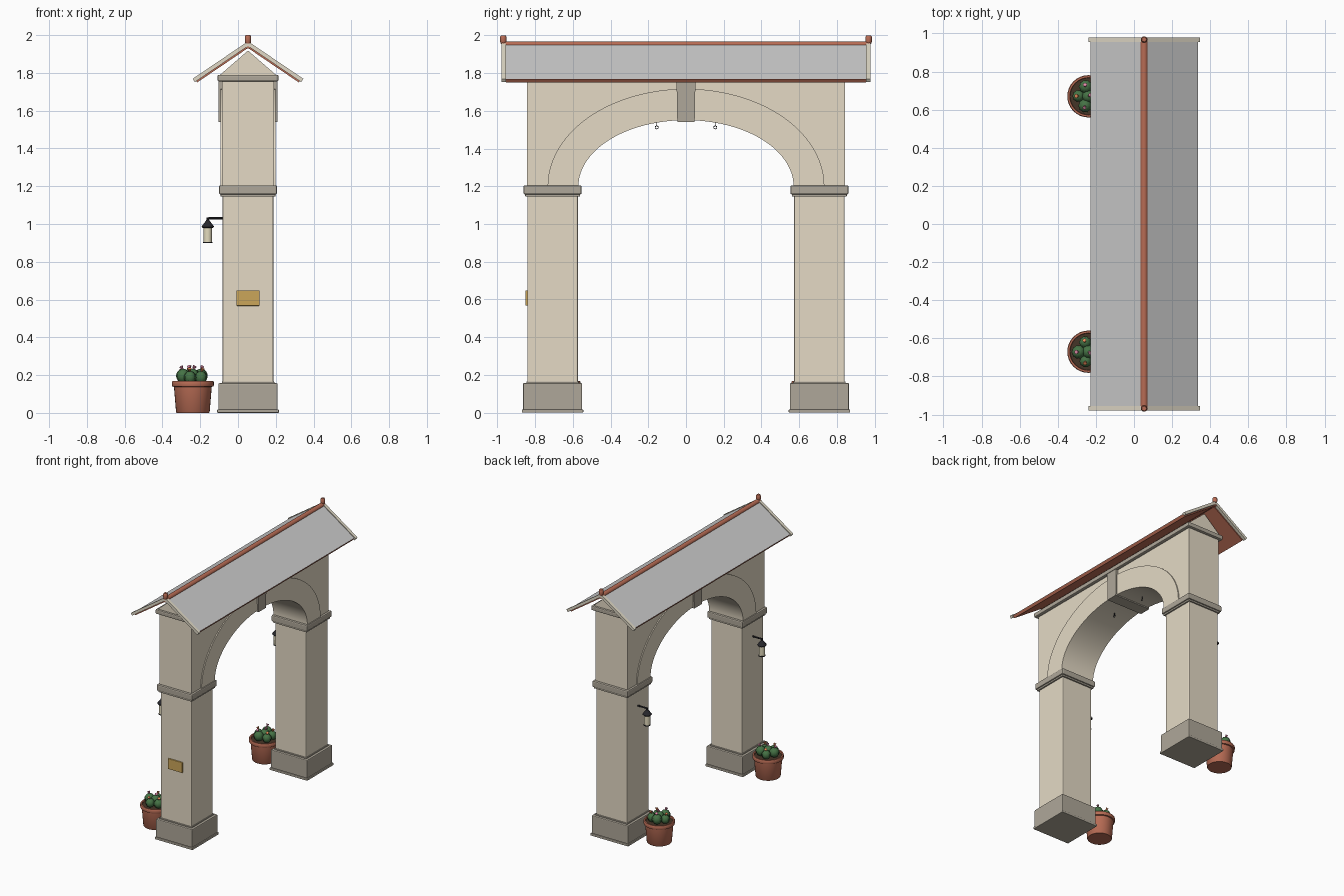
import bpy, bmesh, math
from mathutils import Vector, Matrix

if "Cube" in bpy.data.objects:
    bpy.data.objects.remove(bpy.data.objects["Cube"])

CX = 0.053          # centre line of the gateway in x
PIER_Y = 0.707


def mat(name, r, g, b):
    m = bpy.data.materials.new(name)
    m.diffuse_color = (r, g, b, 1)
    m.use_nodes = True
    m.node_tree.nodes["Principled BSDF"].inputs["Base Color"].default_value = m.diffuse_color
    return m


STONE = mat("stone", .78, .70, .56)
TRIM = mat("trim_stone", .43, .39, .32)
CLAY = mat("terracotta", .48, .15, .09)
BOARD = mat("pale_board", .75, .70, .57)
BRASS = mat("brass", .60, .38, .10)
IRON = mat("iron", .02, .02, .025)
GLASS = mat("lantern_glass", .78, .72, .52)
SOIL = mat("soil", .06, .035, .02)
GREEN = mat("cactus_green", .06, .17, .06)
PINK = mat("pink_flower", .75, .25, .40)
ORANGE = mat("orange_flower", .80, .25, .10)


def finish(name, bm, material=None, smooth=False):
    bmesh.ops.recalc_face_normals(bm, faces=bm.faces)
    me = bpy.data.meshes.new(name)
    bm.to_mesh(me)
    bm.free()
    ob = bpy.data.objects.new(name, me)
    bpy.context.collection.objects.link(ob)
    if material:
        me.materials.append(material)
    if smooth:
        bpy.ops.object.select_all(action='DESELECT')
        ob.select_set(True)
        bpy.context.view_layer.objects.active = ob
        bpy.ops.object.shade_smooth_by_angle(angle=math.radians(35))
    return ob


def box(name, x, y, z, material, bevel=0.0):
    """Box from (min, max) pairs, optionally with softened edges."""
    bm = bmesh.new()
    bmesh.ops.create_cube(bm, size=1)
    for v in bm.verts:
        v.co = [(a + b) / 2 + c * (b - a) for (a, b), c in zip((x, y, z), v.co)]
    if bevel:
        bmesh.ops.bevel(bm, geom=bm.edges[:], offset=bevel, segments=2,
                        profile=0.5, affect='EDGES')
    return finish(name, bm, material)


def block(name, cy, half_x, half_y, z0, z1, material, bevel=0.0):
    return box(name, (CX - half_x, CX + half_x), (cy - half_y, cy + half_y),
               (z0, z1), material, bevel)


def prism(name, points, direction, material, smooth=False):
    """Extrude a closed 3D outline along a direction."""
    bm = bmesh.new()
    face = bm.faces.new([bm.verts.new(p) for p in points])
    ext = bmesh.ops.extrude_face_region(bm, geom=[face])
    bmesh.ops.translate(bm, vec=direction,
                        verts=[g for g in ext['geom'] if isinstance(g, bmesh.types.BMVert)])
    return finish(name, bm, material, smooth)


def rod(name, a, b, r0, r1, material, sides=16, smooth=True):
    a, b = Vector(a), Vector(b)
    bm = bmesh.new()
    m = Matrix.Translation((a + b) / 2) @ (b - a).to_track_quat('Z', 'Y').to_matrix().to_4x4()
    bmesh.ops.create_cone(bm, cap_ends=True, segments=sides, radius1=r0, radius2=r1,
                          depth=(b - a).length, matrix=m)
    return finish(name, bm, material, smooth)


def lathe(name, profile, loc, material, sides=32):
    bm = bmesh.new()
    vs = [bm.verts.new((r, 0, z)) for r, z in profile]
    es = [bm.edges.new(p) for p in zip(vs, vs[1:])]
    bmesh.ops.spin(bm, geom=vs + es, cent=(0, 0, 0), axis=(0, 0, 1),
                   angle=2 * math.pi, steps=sides)
    bmesh.ops.remove_doubles(bm, verts=bm.verts, dist=1e-5)
    bmesh.ops.translate(bm, verts=bm.verts, vec=loc)
    return finish(name, bm, material, True)


def ellipse(x, a, b, n=48):
    return [(x, a * math.cos(math.pi * i / n), 1.2 + b * math.sin(math.pi * i / n))
            for i in range(n + 1)]


def chevron(name, half, apex, thick, y0, y1, material):
    """Two-pitch roof section with square-cut eaves."""
    s = 0.677
    ang = math.atan(s)
    dx, dz = thick * math.sin(ang), thick * math.cos(ang)
    e = apex - s * half
    pts = [(-half, e), (0, apex), (half, e), (half - dx, e - dz),
           (0, apex - thick / math.cos(ang)), (-half + dx, e - dz)]
    return prism(name, [(CX + x, y0, z) for x, z in pts], (0, y1 - y0, 0), material)


# Piers with plinths and capitals
for side, s in (("front", -1), ("back", 1)):
    y = s * PIER_Y
    block(side + "_foot", y, .163, .163, 0, .018, TRIM, .004)
    block(side + "_plinth", y, .157, .157, .015, .157, TRIM, .006)
    block(side + "_shaft_collar", y, .139, .139, .155, .166, TRIM, .003)
    block(side + "_shaft", y, .134, .134, .15, 1.155, STONE, .008)
    block(side + "_capital_lip", y, .145, .145, 1.145, 1.160, TRIM, .003)
    block(side + "_capital", y, .154, .154, 1.157, 1.205, TRIM, .008)

# Arched wall, raised arch ring and keystone
h = .138
prism("arch_wall", ellipse(CX - h, .575, .355) +
      [(CX - h, -.843, 1.2), (CX - h, -.843, 1.76), (CX - h, .843, 1.76), (CX - h, .843, 1.2)],
      (2 * h, 0, 0), STONE, True)
h = .146
prism("arch_ring", ellipse(CX - h, .570, .35) + ellipse(CX - h, .733, .516)[::-1],
      (2 * h, 0, 0), STONE, True)
h = .157
prism("keystone", [(CX - h, y, z) for y, z in
                   ((-.046, 1.54), (.046, 1.54), (.05, 1.757), (-.05, 1.757))],
      (2 * h, 0, 0), TRIM)

# Cornice and gable core
block("cornice", 0, .162, .865, 1.755, 1.79, TRIM, .008)
prism("gable_core", [(CX - .15, -.85, 1.788), (CX + .15, -.85, 1.788), (CX, -.85, 1.918)],
      (0, 1.7, 0), STONE)

# Roof
chevron("roof_deck", .281, 1.957, .021, -.955, .955, CLAY)
chevron("roof_covering", .282, 1.960, .003, -.955, .955, None)
for side, y0 in (("front", -.978), ("back", .954)):
    chevron(side + "_bargeboard", .293, 1.967, .021, y0, y0 + .024, BOARD)
rod("ridge_roll", (CX, -.975, 1.948), (CX, .975, 1.948), .019, .019, CLAY, 20)
for side, s in (("front", -1), ("back", 1)):
    lathe(side + "_finial", [(0, 0), (.013, 0), (.017, .012), (.017, .036), (.012, .045), (0, .045)],
          (CX, s * .968, 1.955), CLAY, 16)

# Plaque on the front pier
box("plaque", (-.009, .115), (-.851, -.838), (.567, .648), BRASS, .003)

# Hooks under the arch
for side, y in (("front", -.155), ("back", .155)):
    rod(side + "_hook_stem", (CX, y, 1.55), (CX, y, 1.520), .0025, .0025, IRON, 8)
    bpy.ops.mesh.primitive_torus_add(major_radius=.008, minor_radius=.002, major_segments=20,
                                     minor_segments=8, location=(CX, y, 1.512),
                                     rotation=(0, math.pi / 2, 0))
    ring = bpy.context.object
    ring.name = side + "_hook_ring"
    ring.data.materials.append(IRON)

# Wall lanterns
for side, s in (("front", -1), ("back", 1)):
    y, lx = s * PIER_Y, -.160
    rod(side + "_lantern_arm", (-.075, y, 1.030), (-.155, y, 1.030), .006, .006, IRON, 10)
    rod(side + "_lantern_hanger", (lx, y, 1.034), (lx, y, 1.010), .007, .007, IRON, 10)
    rod(side + "_lantern_cap", (lx, y, .985), (lx, y, 1.020), .034, .008, IRON, 12)
    rod(side + "_lantern_cap_rim", (lx, y, .978), (lx, y, .986), .027, .034, IRON, 12)
    rod(side + "_lantern_glass", (lx, y, .905), (lx, y, .980), .022, .023, GLASS, 12)
    rod(side + "_lantern_base", (lx, y, .899), (lx, y, .906), .025, .025, IRON, 12)


def cactus(name, c, r):
    """Ribbed ball: every other meridian is pulled in."""
    bm = bmesh.new()
    bmesh.ops.create_uvsphere(bm, u_segments=20, v_segments=10, radius=r)
    for v in bm.verts:
        k = round(math.atan2(v.co.y, v.co.x) / (2 * math.pi / 20))
        if k % 2:
            v.co.x *= .88
            v.co.y *= .88
    bmesh.ops.translate(bm, verts=bm.verts, vec=c)
    ob = finish(name, bm, GREEN)
    ob.data.shade_smooth()


# Potted cacti
POT = [(0, 0), (.086, 0), (.089, .004), (.100, .138), (.109, .140), (.111, .146),
       (.111, .164), (.108, .169), (.098, .169), (.095, .145), (0, .145)]
for side, s in (("front", -1), ("back", 1)):
    px, py = -.239, s * .67
    lathe(side + "_pot", POT, (px, py, 0), CLAY)
    rod(side + "_soil", (px, py, .14), (px, py, .157), .096, .096, SOIL, 32)
    for i in range(6):
        a = s * .6 + i * 2 * math.pi / 5
        d = .052 if i < 5 else 0
        r = .037 if i % 2 else .033
        x, y, z = px + d * math.cos(a), py + d * math.sin(a), .188 + (.008 if i % 2 else 0)
        cactus(f"{side}_cactus_{i}", (x, y, z), r)
        tip = Vector((.012 * math.cos(a), .012 * math.sin(a), .018))
        base = Vector((x, y, z + r - .004))
        rod(f"{side}_flower_{i}", base, base + tip, .003, .011, PINK if i % 2 else ORANGE, 7, False)
